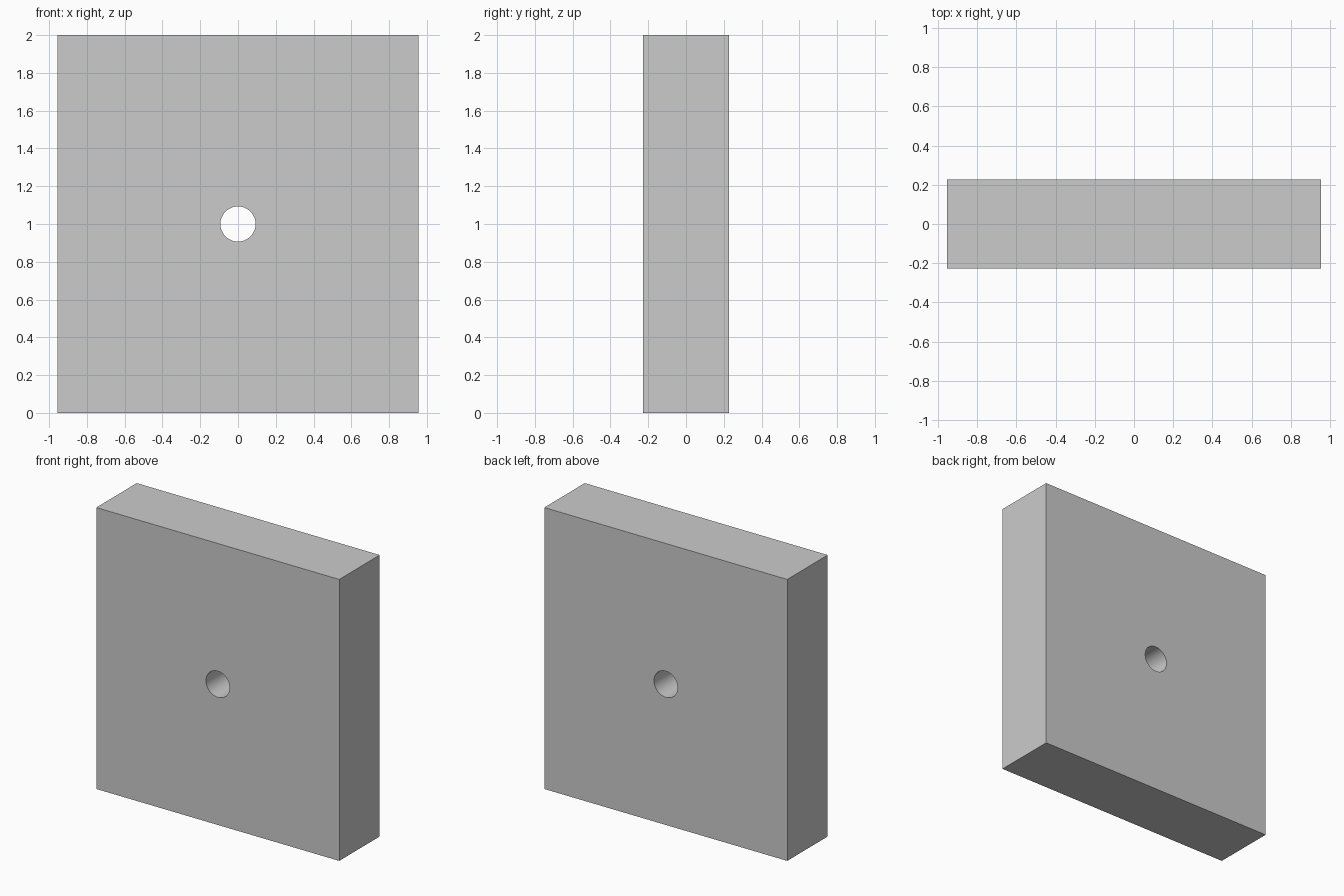
import bpy
import math

if "Cube" in bpy.data.objects:
    bpy.data.objects.remove(bpy.data.objects["Cube"])

WIDTH, DEPTH, HEIGHT = 1.91, 0.454, 2.0
HOLE_RADIUS = 0.093

# Square plate standing upright
bpy.ops.mesh.primitive_cube_add(size=1, location=(0, 0, HEIGHT / 2))
plate = bpy.context.object
plate.name = "plate"
plate.scale = (WIDTH, DEPTH, HEIGHT)
bpy.ops.object.transform_apply(location=False, rotation=False, scale=True)

# Cutter for the round hole through the centre, front to back
bpy.ops.mesh.primitive_cylinder_add(
    vertices=64, radius=HOLE_RADIUS, depth=DEPTH * 2,
    location=(0, 0, HEIGHT / 2), rotation=(math.pi / 2, 0, 0))
cutter = bpy.context.object
cutter.name = "hole_cutter"
cutter.hide_render = True

# Drill the hole
drill = plate.modifiers.new("centre_hole", 'BOOLEAN')
drill.operation = 'DIFFERENCE'
drill.solver = 'EXACT'
drill.object = cutter
bpy.ops.object.select_all(action='DESELECT')
plate.select_set(True)
bpy.context.view_layer.objects.active = plate
bpy.ops.object.modifier_apply(modifier=drill.name)
bpy.data.objects.remove(cutter, do_unlink=True)

# Smooth hole wall, crisp plate edges
bpy.ops.object.shade_smooth_by_angle(angle=math.radians(30))
